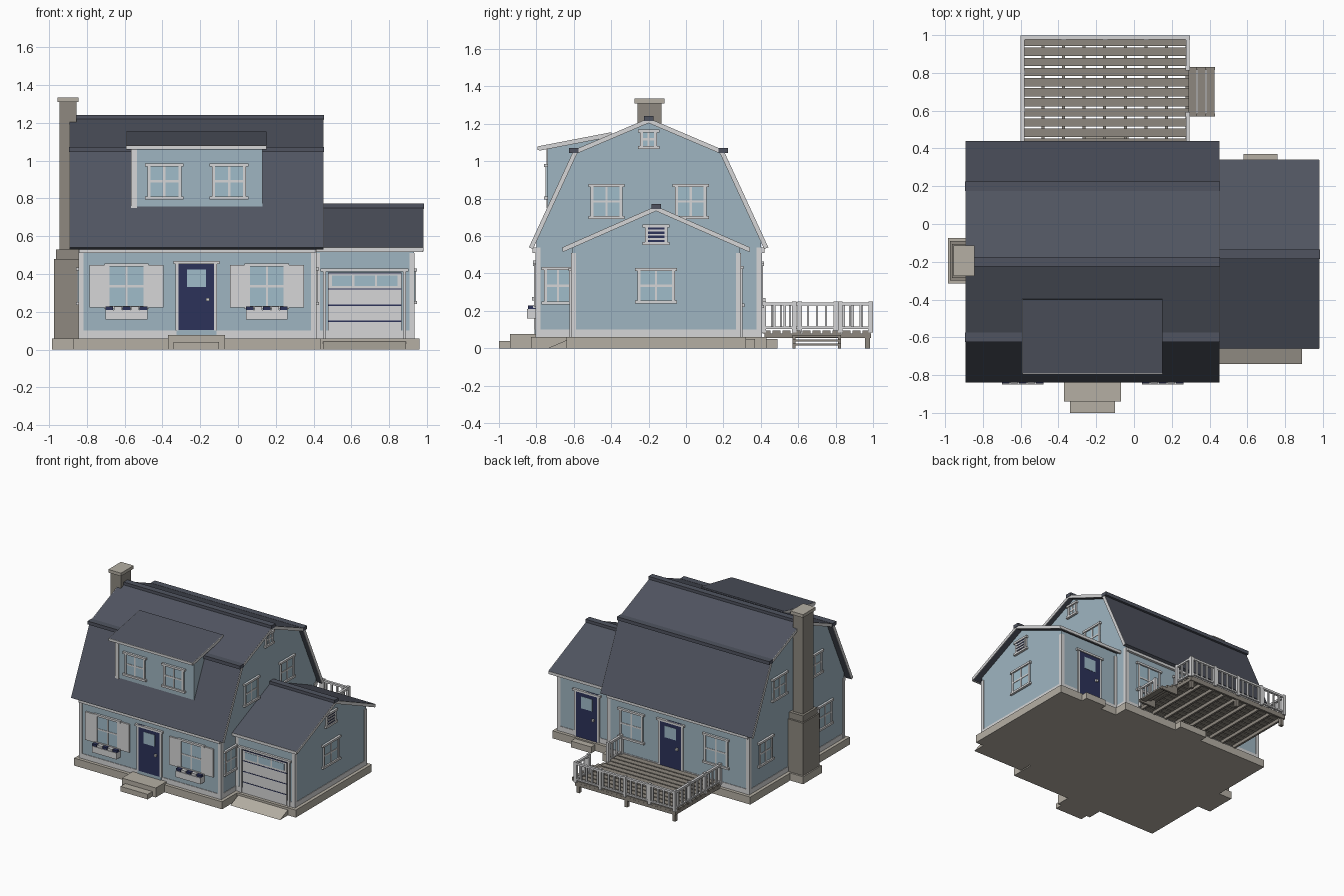
import bpy, bmesh, math
from mathutils import Vector, Matrix

if "Cube" in bpy.data.objects:
    bpy.data.objects.remove(bpy.data.objects["Cube"])


# Materials
def material(name, code):
    linear = [((c / 255 + .055) / 1.055) ** 2.4 for c in bytes.fromhex(code)] + [1]
    mat = bpy.data.materials.new(name)
    mat.use_nodes = True
    mat.diffuse_color = linear
    mat.node_tree.nodes["Principled BSDF"].inputs["Base Color"].default_value = linear
    return mat


WALL = material("blue siding", "9fb5c1")
TRIM = material("white trim", "d6d6d7")
ROOF = material("slate roof", "505460")
NAVY = material("navy paint", "2c325a")
GLASS = material("window glass", "a0bcca")
STONE = material("pale stone", "b5afa4")
BRICK = material("chimney stone", "8e8980")
WOOD = material("deck wood", "8d877e")

# Footprints (x from, x to, y from, y to) and shared sizes
house = (-.84, .41, -.8, .4)
garage = (.41, .93, -.61, .29)
dormer = (-.56, .13, -.74, -.4)
base, skirt, eave = .06, .1, .54
house_mid, garage_mid = -.2, -.16
thin, thick, board = .006, .012, .016
FRONT, RIGHT, BACK, LEFT = range(4)
SIDES = (-1, 1)


# Helpers
def span(middle, half):
    return middle - half, middle + half


def spread(first, last, count):
    return [first + (last - first) * k / (count - 1) for k in range(count)]


def on(footprint, side, along, z):
    """Place on a wall of a footprint, with the turn that faces outwards."""
    x0, x1, y0, y1 = footprint
    x, y = [(along, y0), (x1, along), (along, y1), (x0, along)][side]
    return (x, y, z), side * math.pi / 2


def block(mat, xs, ys, zs):
    return mat, list(zip(xs, ys, zs))


def around(mat, footprint, margin, bottom, top):
    x0, x1, y0, y1 = footprint
    return block(mat, (x0 - margin, x1 + margin), (y0 - margin, y1 + margin), (bottom, top))


def panel(mat, width, height, depth, x=0, z=0):
    """Block centred on a wall surface, standing out by depth."""
    return block(mat, span(x, width / 2), span(0, depth), span(z, height / 2))


def finish(name, bm, mats, place):
    bmesh.ops.recalc_face_normals(bm, faces=bm.faces)
    mesh = bpy.data.meshes.new(name)
    bm.to_mesh(mesh)
    bm.free()
    for mat in mats:
        mesh.materials.append(mat)
    ob = bpy.data.objects.new(name, mesh)
    ob.location, ob.rotation_euler.z = place
    bpy.context.collection.objects.link(ob)


def build(name, parts, place=((0, 0, 0), 0)):
    """Join blocks in one object."""
    bm, mats = bmesh.new(), []
    for mat, (low, high) in parts:
        if mat not in mats:
            mats.append(mat)
        low, high = Vector(low), Vector(high)
        shape = Matrix.Translation((low + high) / 2) @ Matrix.Diagonal((*(high - low), 1))
        verts = bmesh.ops.create_cube(bm, size=1, matrix=shape)["verts"]
        for face in {f for v in verts for f in v.link_faces}:
            face.material_index = mats.index(mat)
    finish(name, bm, mats, place)


def prism(name, outline, xs, mat):
    """Extrude a (y, z) outline along x."""
    bm = bmesh.new()
    ends = [bm.faces.new([bm.verts.new((x, y, z)) for y, z in outline]) for x in xs]
    bmesh.ops.bridge_loops(bm, edges=[e for face in ends for e in face.edges])
    finish(name, bm, [mat], ((0, 0, 0), 0))


def band(name, line, depth, xs, mat):
    """Sheet of even thickness hanging below a (y, z) line."""
    line = [Vector(p) for p in line]
    normals = [Vector((b.y - a.y, a.x - b.x)).normalized() for a, b in zip(line, line[1:])]
    under = []
    for p, a, b in zip(line, normals[:1] + normals, normals + normals[-1:]):
        n = (a + b).normalized()
        under.append(p + n * (depth / n.dot(a)))
    prism(name, line + under[::-1], xs, mat)


def mirrored(half, middle):
    return [(middle - d, z) for d, z in half[::-1]] + [(middle + d, z) for d, z in half[1:]]


def roof(name, line, xs):
    band(name, line, .022, xs, ROOF)
    for end, x in zip(("right", "left"), xs):
        band(f"{name}_{end}_rake", line, .024, span(x, .002), TRIM)


def frame(width, height, rails=SIDES):
    stiles = [panel(TRIM, board, height, thick, s * (width - board) / 2) for s in SIDES]
    return stiles + [panel(TRIM, width + .025, board, .018, z=s * (height - board) / 2)
                     for s in rails]


def window(name, place, width, height):
    build(name, [panel(GLASS, width, height, thin), panel(TRIM, thick, height, .009),
                 panel(TRIM, width, thick, .009)] + frame(width, height), place)


def door(name, place, height):
    build(name, [panel(NAVY, .2, height, .01),
                 panel(GLASS, .1, height / 4, thick, z=height / 4),
                 panel(TRIM, .018, .018, .024, .06, -.02)] + frame(.22, height, [1]), place)


def railing(name, x, y, side, length):
    bars = [panel(TRIM, thick, .13, thin, x, .17)
            for x in spread(-length / 2, length / 2, round(length / .048) + 1)]
    build(name, bars + [panel(TRIM, length, board, .01, z=.236),
                        panel(TRIM, length, thick, .008, z=.11)],
          ((x, y, 0), side * math.pi / 2))


# Foundation, steps and driveway
door_x, back_door_x, garage_x = -.22, -.15, .67
build("foundation", [around(STONE, f, .03, 0, base) for f in (house, garage)])
build("front_steps", [block(STONE, span(door_x, .15 - .03 * k), (-.94 - .06 * k, -.8),
                            (0, .076 - .036 * k)) for k in range(2)])
build("back_steps", [block(STONE, span(x, half), (y - .1, y), (0, .05))
                     for x, half, y in ((back_door_x, .12, .49), (garage_x, .09, .37))])
prism("driveway_ramp", [(-.74, 0), (-.6, 0), (-.6, base)], span(garage_x, .22), STONE)

# Walls
gambrel = [(0, 1.23), (.4, 1.06), (.64, eave)]
gable = [(0, .76), (.5, eave)]
prism("house_walls", mirrored([(0, 1.21), (.39, 1.04), (.6, .58), (.6, base)], house_mid),
      house[:2], WALL)
prism("garage_walls", mirrored([(0, .74), (.45, eave), (.45, base)], garage_mid),
      garage[:2], WALL)
wall_front, wall_back = dormer[2:]
prism("dormer_walls", [(wall_front, .7), (wall_front, 1.07), (wall_back, 1.13), (wall_back, .7)],
      dormer[:2], WALL)

# Skirting, corner boards and eave boards
build("skirting", [around(TRIM, f, .004, base, skirt) for f in (house, garage)])
build("door_sill", [panel(WALL, .21, .03, .01)], on(house, FRONT, door_x, .09))
build("corner_boards", [
    block(TRIM, span(x - .009 * sx, .014), span(y - .009 * sy, .014), (base, top))
    for (x0, x1, y0, y1), top in ((house, eave), (garage, .51))
    for x, sx in ((x0, -1), (x1, 1)) for y, sy in ((y0, -1), (y1, 1))])
build("dormer_corner_board", [panel(TRIM, .03, .32, thin)], on(dormer, FRONT, -.55, .91))
build("eave_boards",
      [block(TRIM, house[:2], span(y, .02), (.51, eave)) for y in house[2:]] +
      [block(TRIM, (.41, .98), span(garage_mid + s * .495, thin), (.517, eave)) for s in SIDES])

# Roofs and their caps
house_roof, garage_roof, dormer_roof = (-.89, .45), (.4, .98), (-.59, .15)
roof("house_roof", mirrored(gambrel, house_mid), house_roof)
roof("garage_roof", mirrored(gable, garage_mid), garage_roof)
roof("dormer_roof", [(-.79, 1.08), (-.4, 1.155)], dormer_roof)
build("dormer_fascia", [block(TRIM, dormer_roof, span(-.79, .004), (1.06, 1.08))])
build("roof_caps", [block(ROOF, span((a + b) / 2, (b - a) / 2 + .005), span(y, .025),
                          (z - .015, z + thick))
                    for (a, b), tops in ((house_roof, mirrored(gambrel[:2], house_mid)),
                                         (garage_roof, mirrored(gable[:1], garage_mid)))
                    for y, z in tops])

# Chimney tiers, from the ground up
tiers, bottom = [], 0
for mat, half, top in ((STONE, .12, base), (BRICK, .105, .48), (BRICK, .09, .53),
                       (BRICK, .065, 1.31), (STONE, .08, 1.335)):
    tiers.append(block(mat, span(-.9, half * .7), span(-.195, half), (bottom, top)))
    bottom = top
build("chimney", tiers)

# Windows with shutters and flower boxes
low, high = .335, .785
flowers = [panel(NAVY if k % 2 == 0 else TRIM, .04, .025, .045, x, .03)
           for k, x in enumerate(spread(-.09, .09, 5))]
for tag, x in (("right", -.59), ("left", .153)):
    window(f"front_{tag}_window", on(house, FRONT, x, low), .21, .24)
    build(f"{tag}_shutters", [panel(TRIM, .09, .225, thick, s * .15) for s in SIDES],
          on(house, FRONT, x, low))
    build(f"{tag}_flower_box", [panel(TRIM, .22, .05, .05)] + flowers,
          on(house, FRONT, x, .185))
for tag, x in (("right", -.39), ("left", -.047)):
    window(f"dormer_{tag}_window", on(dormer, FRONT, x, .89), .18, .19)
for tag, x in (("right", -.55), ("left", .2)):
    window(f"back_{tag}_window", on(house, BACK, x, low), .21, .24)
for tag, s in (("front", -1), ("back", 1)):
    for side, end in ((RIGHT, "left"), (LEFT, "right")):
        window(f"upper_{end}_{tag}_window", on(house, side, house_mid + s * .225, high), .17, .185)
    window(f"lower_right_{tag}_window", on(house, LEFT, s * .375 - .175, low), .17, .2)
window("lower_left_window", on(house, RIGHT, -.685, low), .15, .2)
window("attic_window", on(house, RIGHT, house_mid, 1.118), .09, .105)
window("garage_window", on(garage, RIGHT, garage_mid, low), .2, .19)
build("gable_vent", [panel(NAVY, .1, .1, .01)] + frame(.12, .11) +
      [panel(TRIM, .09, .01, board, z=z) for z in spread(-.022, .022, 3)],
      on(garage, RIGHT, garage_mid, .607))

# Doors
door("front_door", on(house, FRONT, door_x, .285), .37)
door("back_door", on(house, BACK, back_door_x, .28), .37)
door("garage_back_door", on(garage, BACK, garage_x, .25), .38)
build("garage_door", [panel(TRIM, .39, .345, .01)] + frame(.44, .39, [1]) +
      [panel(NAVY, .39, thin, thick, z=z) for z in spread(-.085, .17, 4)] +
      [panel(GLASS, .108, .055, thick, x, .13) for x in spread(-.12, .12, 3)],
      on(garage, FRONT, garage_x, .235))

# Deck floor, joists, legs and steps
deck_x, deck_y = (-.6, .29), (.42, .988)
side_x, back_y = span(-.153, .437), .987
deck = [block(WOOD, deck_x, span(y, .022), (.08, .094)) for y in spread(.43, .965, 11)]
deck += [block(WOOD, span(x, .008), deck_y, (.055, .08)) for x in spread(-.59, .28, 9)]
deck += [block(WOOD, deck_x, span(.98, .008), (.055, .08))]
deck += [block(WOOD, span(x, .013), span(.97, .013), (0, base)) for x in spread(-.58, .27, 3)]
build("deck", deck)
steps = []
for k, x in enumerate(spread(.31, .405, 3)):
    top = .07 - .022 * k
    steps += [block(WOOD, span(x, .022), span(.7, .12), (top - thick, top))]
    steps += [block(WOOD, span(x, .024), span(.7 + s * .122, .008), (0, top)) for s in SIDES]
build("deck_steps", steps)

# Deck railing
right_x, left_x = side_x
railing("right_railing", right_x, .7, RIGHT, .575)
railing("back_railing", (left_x + right_x) / 2, back_y, FRONT, left_x - right_x)
for tag, y in (("near", .5), ("far", .905)):
    railing(f"left_{tag}_railing", left_x, y, RIGHT, .165)
posts = [(x, back_y) for x in spread(right_x, left_x, 5)]
posts += [(right_x, y) for y in spread(.415, .8, 3)] + [(left_x, y) for y in (.415, .58, .825)]
build("railing_posts", [block(TRIM, span(x, thick), span(y, thick), (.085, .25))
                        for x, y in posts])
